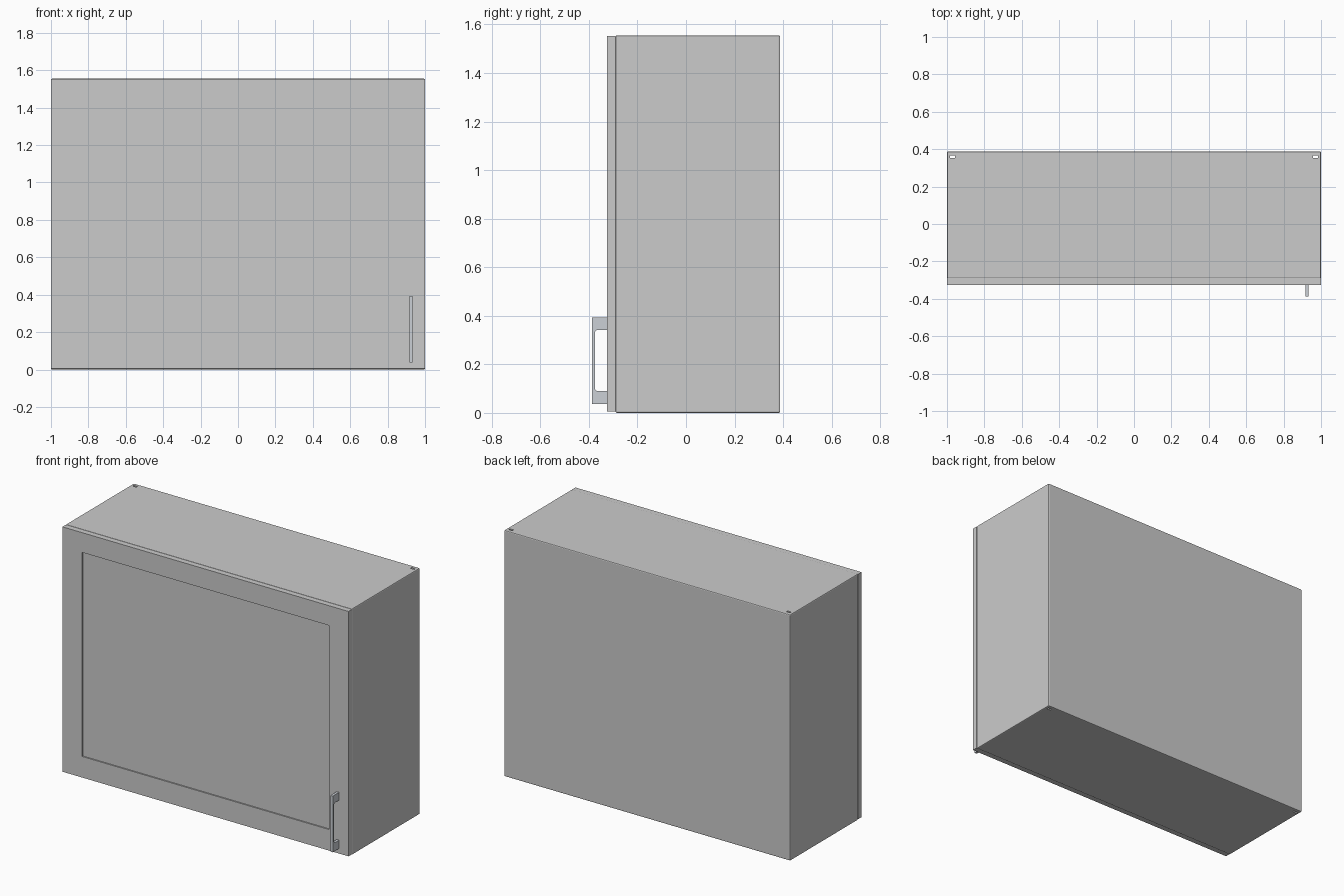
import bpy, bmesh
from math import pi, sin, cos

if "Cube" in bpy.data.objects:
    bpy.data.objects.remove(bpy.data.objects["Cube"])


def finish(name, bm):
    bmesh.ops.recalc_face_normals(bm, faces=bm.faces)
    me = bpy.data.meshes.new(name)
    bm.to_mesh(me)
    bm.free()
    ob = bpy.data.objects.new(name, me)
    bpy.context.collection.objects.link(ob)
    return ob


def box(name, x, y, z, bevel=0.0):
    """Box from (min, max) ranges, optionally with chamfered edges."""
    bm = bmesh.new()
    bmesh.ops.create_cube(bm, size=1)
    for v in bm.verts:
        v.co = [r[0] + (c + 0.5) * (r[1] - r[0]) for r, c in zip((x, y, z), v.co)]
    if bevel:
        bmesh.ops.bevel(bm, geom=bm.edges[:], offset=bevel, segments=2,
                        profile=0.5, affect='EDGES')
    return finish(name, bm)


def cut(target, cutter):
    cutter.hide_render = True
    mod = target.modifiers.new("cut", 'BOOLEAN')
    mod.operation = 'DIFFERENCE'
    mod.solver = 'EXACT'
    mod.object = cutter
    bpy.context.view_layer.objects.active = target
    bpy.ops.object.modifier_apply(modifier=mod.name)
    bpy.data.objects.remove(cutter)


H = 1.555
BACK, SEAM, FRONT = 0.388, -0.29, -0.325
WALL = 0.012

# Hollow carcass, open towards the door
carcass = box("carcass", (-1, 1), (SEAM, BACK), (0, H), 0.006)
cut(carcass, box("interior_cutter", (-1 + WALL, 1 - WALL),
                 (SEAM - 0.1, BACK - WALL), (WALL, H - WALL)))

# Hanging slots through the top and bottom, near the back corners
for s in (-1, 1):
    xs = sorted((s * 0.958, s * 0.984))
    cut(carcass, box("slot_cutter", xs, (0.353, 0.366), (-0.1, H + 0.1)))

# Door with a shallow recessed centre panel
door = box("door", (-1, 1), (FRONT, SEAM), (0.005, H - 0.003))
cut(door, box("recess_cutter", (-0.863, 0.863), (FRONT - 0.1, FRONT + 0.008),
              (0.138, 1.427)))

# Bracket handle: C-shaped side profile with rounded inner corners
Y0, Y1, Z0, Z1 = -0.388, FRONT, 0.037, 0.392
IY, IZ0, IZ1, R = -0.375, 0.09, 0.342, 0.012
profile = [(Y1, Z0), (Y0, Z0), (Y0, Z1), (Y1, Z1), (Y1, IZ1)]
for i in range(5):
    a = pi / 2 + i * pi / 8
    profile.append((IY + R + R * cos(a), IZ1 - R + R * sin(a)))
for i in range(5):
    a = pi + i * pi / 8
    profile.append((IY + R + R * cos(a), IZ0 + R + R * sin(a)))
profile.append((Y1, IZ0))

bm = bmesh.new()
face = bm.faces.new([bm.verts.new((0.918, y, z)) for y, z in profile])
ext = bmesh.ops.extrude_face_region(bm, geom=[face])
bmesh.ops.translate(bm, vec=(0.016, 0, 0),
                    verts=[g for g in ext["geom"] if isinstance(g, bmesh.types.BMVert)])
handle = finish("handle", bm)

metal = bpy.data.materials.new("handle_metal")
metal.diffuse_color = (0.6, 0.63, 0.67, 1)
metal.use_nodes = True
metal.node_tree.nodes["Principled BSDF"].inputs["Base Color"].default_value = metal.diffuse_color
handle.data.materials.append(metal)
